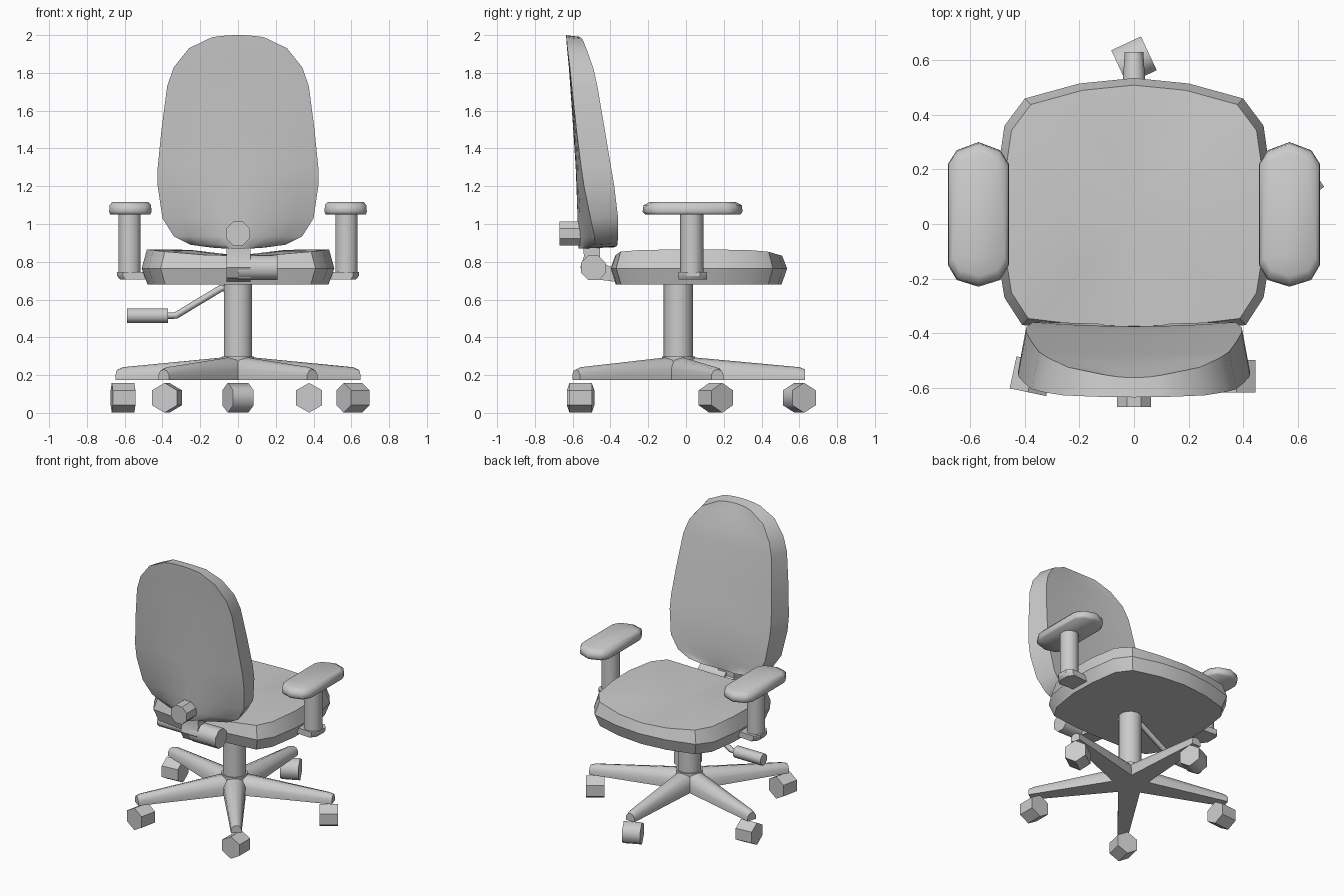
import bpy, bmesh
from math import cos, sin, pi, radians
from mathutils import Vector

if "Cube" in bpy.data.objects:
    bpy.data.objects.remove(bpy.data.objects["Cube"])


def finish(name, bm, angle=35):
    bmesh.ops.remove_doubles(bm, verts=bm.verts, dist=1e-5)
    bmesh.ops.recalc_face_normals(bm, faces=bm.faces)
    me = bpy.data.meshes.new(name)
    bm.to_mesh(me)
    bm.free()
    me.shade_smooth()
    me.set_sharp_from_angle(angle=radians(angle))
    ob = bpy.data.objects.new(name, me)
    bpy.context.collection.objects.link(ob)
    return ob


def loft(name, rings, angle=35):
    """Skin matching closed rings and cap both ends."""
    bm = bmesh.new()
    vs = [[bm.verts.new(p) for p in r] for r in rings]
    n = len(rings[0])
    for a, b in zip(vs, vs[1:]):
        for i in range(n):
            j = (i + 1) % n
            bm.faces.new((a[i], a[j], b[j], b[i]))
    bm.faces.new(vs[0])
    bm.faces.new(vs[-1])
    return finish(name, bm, angle)


def tube(name, pts, r, sides=8, turn=0.0, angle=50):
    """Round or faceted bar along a path."""
    pts = [Vector(p) for p in pts]
    rings = []
    for i, p in enumerate(pts):
        d = (pts[min(i + 1, len(pts) - 1)] - pts[max(i - 1, 0)]).normalized()
        ref = Vector((0, 1, 0)) if abs(d.z) > 0.9 else Vector((0, 0, 1))
        u = (ref - d * ref.dot(d)).normalized()
        v = d.cross(u)
        rings.append([p + r * (u * cos(turn + 2 * pi * k / sides) + v * sin(turn + 2 * pi * k / sides))
                      for k in range(sides)])
    return loft(name, rings, angle)


def mirror_outline(half):
    """Right-hand half outline (x >= 0), completed on the left."""
    return half + [(-x, y) for x, y in reversed(half) if x > 1e-6]


# Seat cushion: rings from underside to dished top
half = [(0, .535), (.2, .515), (.40, .46), (.475, .36), (.505, .15), (.51, -.05),
        (.475, -.27), (.41, -.37), (.2, -.395), (0, -.40)]
outline = half + [(-x, y) for x, y in reversed(half[1:-1])]


def seat_ring(s, z, dish):
    return [Vector((x * s, .06 + (y - .06) * s, z + dish * (x / .48) ** 2)) for x, y in outline]


bm = bmesh.new()
rings = [[bm.verts.new(p) for p in seat_ring(*a)] for a in
         ((.94, .68, 0), (1, .765, 0), (.945, .832, .03), (.5, .835, .025))]
n = len(outline)
for a, b in zip(rings, rings[1:]):
    for i in range(n):
        j = (i + 1) % n
        bm.faces.new((a[i], a[j], b[j], b[i]))
bm.faces.new(rings[0])
mid = bm.verts.new((0, .06, .833))
for i in range(n):
    bm.faces.new((rings[-1][i], rings[-1][(i + 1) % n], mid))
finish("seat", bm, 30)

# Backrest rows: z, half width, rear rim y, rear centre y, front rim y
rows = [(.875, .14, -.485, -.57, -.365), (.89, .25, -.48, -.57, -.362), (.935, .34, -.485, -.572, -.36),
        (1.03, .40, -.505, -.574, -.36), (1.2, .425, -.54, -.58, -.38), (1.3, .425, -.555, -.584, -.397),
        (1.5, .405, -.58, -.597, -.43), (1.73, .375, -.605, -.613, -.468), (1.83, .34, -.615, -.62, -.49),
        (1.93, .26, -.628, -.63, -.525), (1.988, .14, -.633, -.635, -.548)]
cols = 8
bm = bmesh.new()
back, front = [], []
for k, (z, w, yr, yc, yf) in enumerate(rows):
    rb, rf = [], []
    crown = {0: -.006, len(rows) - 1: .012}.get(k, 0)
    for c in range(cols + 1):
        t = 2 * c / cols - 1
        zz = z + crown * (1 - t * t)
        power = 1.2 if z < 1.1 else 2
        rb.append(bm.verts.new((w * t, yr + (yc - yr) * (1 - abs(t) ** power), zz)))
        rf.append(bm.verts.new((w * t * .93, yf - .015 * (1 - t * t), 1.4 + (zz - 1.4) * .985)))
    back.append(rb)
    front.append(rf)
for g in (back, front):
    for a, b in zip(g, g[1:]):
        for c in range(cols):
            bm.faces.new((a[c], a[c + 1], b[c + 1], b[c]))


def border(g):
    return g[0] + [r[-1] for r in g[1:-1]] + g[-1][::-1] + [r[0] for r in g[-2:0:-1]]


ba, fa = border(back), border(front)
for i in range(len(ba)):
    j = (i + 1) % len(ba)
    bm.faces.new((ba[i], ba[j], fa[j], fa[i]))
finish("backrest", bm, 40)

# Backrest knob, bracket and tilt barrel
tube("backrest_knob", [(0, -.54, .95), (0, -.67, .95)], .068, 8, pi / 8, 30)
tube("tilt_barrel", [(.0, -.49, .768), (.21, -.49, .768)], .07, 8, pi / 8)
side = [(-.55, .92), (-.455, .92), (-.455, .80), (-.38, .765), (-.28, .765), (-.28, .69),
        (-.38, .695), (-.46, .705), (-.53, .715), (-.56, .77), (-.54, .83)]
loft("back_bracket", [[(x, y, z) for y, z in side] for x in (-.062, .065)])

# Armrests: pad, post and mounting plate on each side
pad = mirror_outline([(0, .30), (.08, .27), (.112, .22), (.112, -.15), (.08, -.205), (0, -.23)][:-1])
pad.insert(5, (0, -.23))
for s, label in ((-1, "left"), (1, "right")):
    cx = s * .57
    loft(label + "_arm_pad", [[(cx + x * k, .035 + (y - .035) * k, z) for x, y in pad]
                              for k, z in ((.95, 1.05), (1, 1.065), (.98, 1.1), (.85, 1.117))], 60)
    tube(label + "_arm_post", [(s * .574, .03, .73), (s * .574, .03, 1.07)], .062, 10)
    plate = [(.47, -.03), (.61, -.04), (.64, 0), (.64, .075), (.61, .11), (.47, .10)]
    loft(label + "_arm_plate", [[(s * x * k, y, z) for x, y in plate]
                                for k, z in ((.975, .705), (1, .725), (1, .747))])

# Gas column and hub
CY = -.04
tube("column", [(0, CY, .24), (0, CY, .69)], .078, 10)
tube("base_hub", [(0, CY, .178), (0, CY, .298)], .088, 10)

# Five star-base legs with a wheel under each tip
section = [(-1, 0), (-1, .5), (-.62, .88), (0, 1), (.62, .88), (1, .5), (1, 0)]
wheel_axes = [25, 5, 78, 90, 35]
for i in range(5):
    a = radians(90 + 72 * i)
    d, p = Vector((cos(a), sin(a), 0)), Vector((-sin(a), cos(a), 0))
    c = Vector((0, CY, 0))
    loft("base_leg_%d" % i, [[c + d * r + p * (u * w) + Vector((0, 0, .175 + v * h)) for u, v in section]
                             for r, w, h in ((0, .075, .125), (.09, .072, .118), (.64, .036, .067), (.67, .034, .055))], 50)
    b = radians(wheel_axes[i])
    ax = Vector((cos(b), sin(b), 0)) * .06
    m = c + d * .64 + Vector((0, 0, .08))
    tube("wheel_%d" % i, [m - ax, m + ax], .079, 6, 0, 65 if i == 0 else 40)

# Height lever
tube("lever_rod", [(-.03, CY, .66), (-.09, CY, .66), (-.33, CY, .515), (-.40, CY, .515)], .018, 8)
tube("lever_grip", [(-.37, CY, .515), (-.587, CY, .515)], .041, 8, pi / 8)
